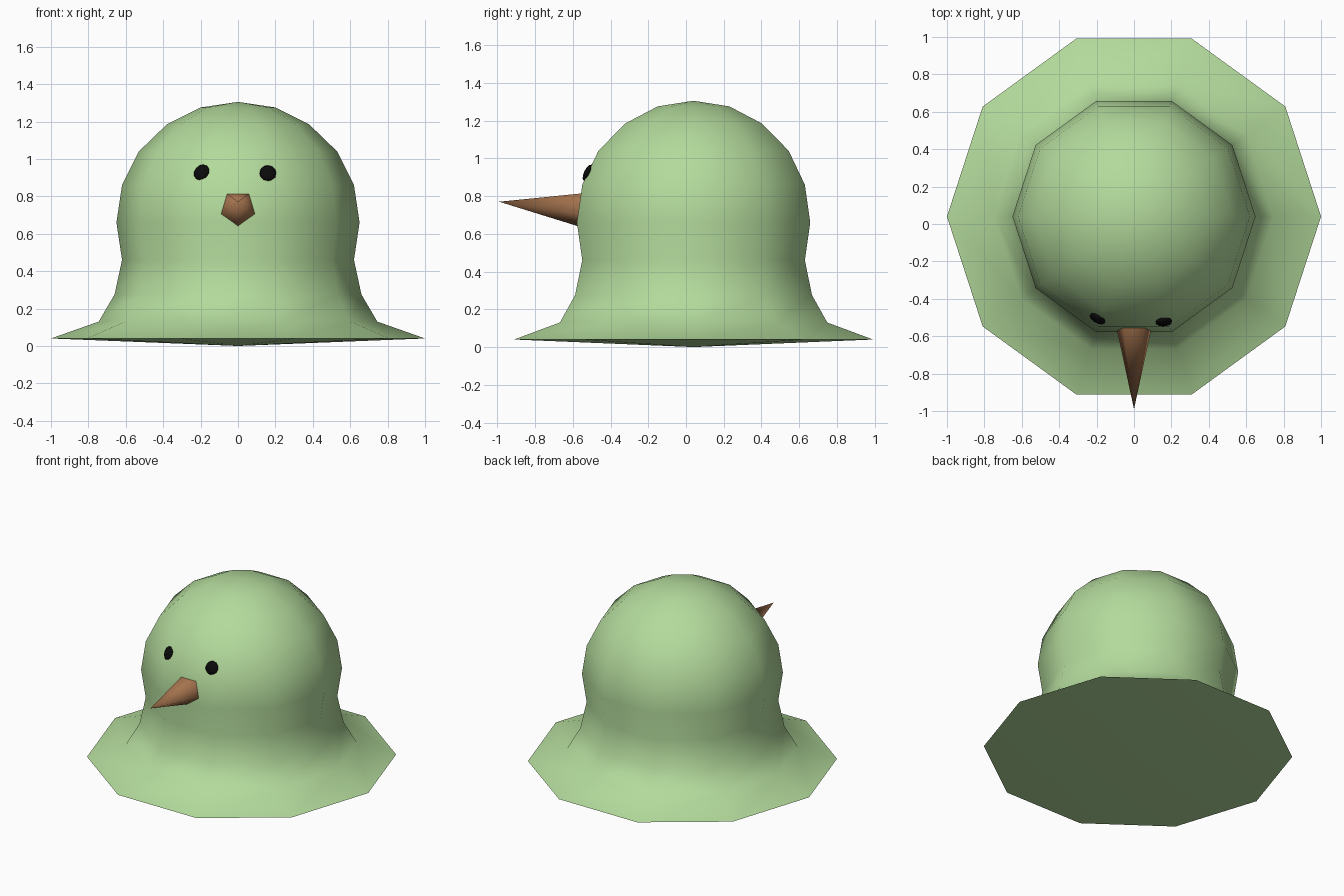
import bpy, bmesh, math
from mathutils import Vector, Matrix

if "Cube" in bpy.data.objects:
    bpy.data.objects.remove(bpy.data.objects["Cube"])


def material(name, rgb):
    m = bpy.data.materials.new(name)
    m.diffuse_color = (*rgb, 1)
    m.use_nodes = True
    m.node_tree.nodes["Principled BSDF"].inputs["Base Color"].default_value = m.diffuse_color
    return m


def finish(name, bm, mat, angle):
    bmesh.ops.recalc_face_normals(bm, faces=bm.faces[:])
    me = bpy.data.meshes.new(name)
    bm.to_mesh(me)
    bm.free()
    ob = bpy.data.objects.new(name, me)
    bpy.context.collection.objects.link(ob)
    me.materials.append(mat)
    bpy.ops.object.select_all(action='DESELECT')
    ob.select_set(True)
    bpy.context.view_layer.objects.active = ob
    bpy.ops.object.shade_smooth_by_angle(angle=math.radians(angle))
    return ob


green = material("body_green", (0.45, 0.70, 0.33))
brown = material("beak_brown", (0.37, 0.17, 0.075))
black = material("eye_black", (0.003, 0.003, 0.003))

# Body: ten-sided lathe from the shallow underside to the crown
SIDES, CENTRE_Y = 10, 0.04
profile = [(0, 0), (1.0, 0.04), (0.745, 0.13), (0.66, 0.275), (0.62, 0.46),
           (0.65, 0.66), (0.62, 0.86), (0.53, 1.04), (0.38, 1.185),
           (0.20, 1.275), (0, 1.305)]
bm = bmesh.new()
verts = [bm.verts.new((r, CENTRE_Y, z)) for r, z in profile]
edges = [bm.edges.new(pair) for pair in zip(verts, verts[1:])]
bmesh.ops.spin(bm, geom=verts + edges, cent=(0, CENTRE_Y, 0), axis=(0, 0, 1),
               angle=math.tau, steps=SIDES, use_duplicate=False)
bmesh.ops.remove_doubles(bm, verts=bm.verts[:], dist=0.0005)
finish("body", bm, green, 60)

# Beak: five-sided cone, pointing forward and slightly up, one corner down
tip, base = Vector((0, -0.99, 0.77)), Vector((0, -0.51, 0.73))
bm = bmesh.new()
ring = []
for i in range(5):
    a = -math.pi / 2 + i * math.tau / 5
    ring.append(bm.verts.new(base + 0.109 * Vector((math.cos(a), 0, math.sin(a)))))
point = bm.verts.new(tip)
bm.faces.new(ring)
for i in range(5):
    bm.faces.new((ring[i], ring[(i + 1) % 5], point))
finish("beak", bm, brown, 80)

# Eyes: flattened balls lying on the head surface
for name, pos, turn in (("left_eye", (-0.195, -0.506, 0.928), -30),
                        ("right_eye", (0.16, -0.523, 0.924), 4)):
    bm = bmesh.new()
    place = (Matrix.Translation(pos) @ Matrix.Rotation(math.radians(turn), 4, 'Z')
             @ Matrix.Rotation(math.radians(-25), 4, 'X')
             @ Matrix.Diagonal((0.046, 0.017, 0.046, 1)))
    bmesh.ops.create_icosphere(bm, subdivisions=2, radius=1, matrix=place)
    finish(name, bm, black, 60)
